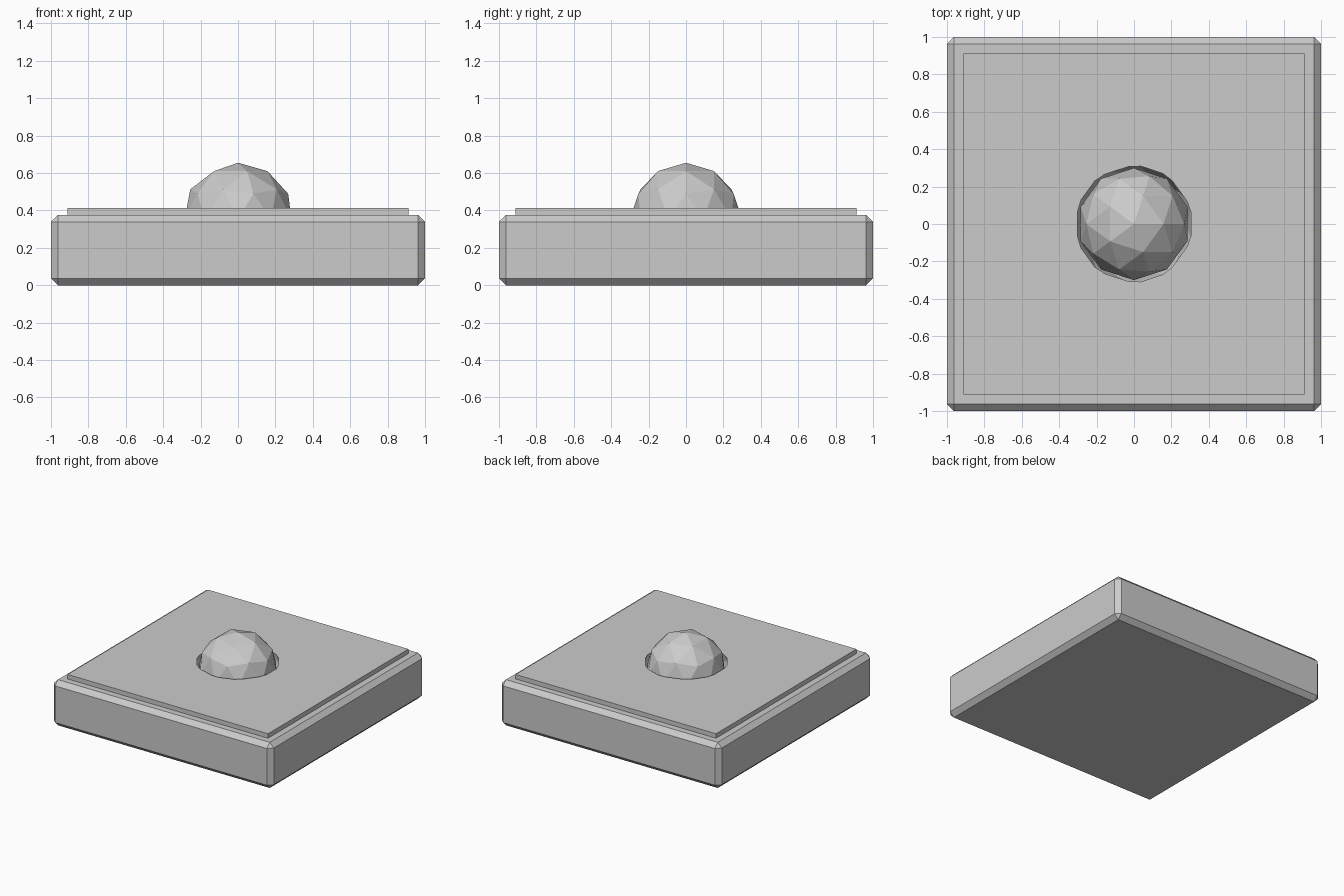
import bpy, bmesh
from mathutils import Matrix

if "Cube" in bpy.data.objects:
    bpy.data.objects.remove(bpy.data.objects["Cube"])

BLOCK_H, PLATE_H, CHAMFER = 0.375, 0.412, 0.037
BALL_Z = 0.355


def finish(name, bm):
    mesh = bpy.data.meshes.new(name)
    bm.to_mesh(mesh)
    bm.free()
    obj = bpy.data.objects.new(name, mesh)
    bpy.context.collection.objects.link(obj)
    return obj


def faceted_ball(name, radius):
    bm = bmesh.new()
    bmesh.ops.create_icosphere(bm, subdivisions=2, radius=radius,
                               matrix=Matrix.Translation((0, 0, BALL_Z)))
    return finish(name, bm)


# Chamfered square block
bm = bmesh.new()
bmesh.ops.create_cube(bm, size=1)
bmesh.ops.scale(bm, vec=(2, 2, BLOCK_H), verts=bm.verts)
bmesh.ops.translate(bm, vec=(0, 0, BLOCK_H / 2), verts=bm.verts)
bmesh.ops.bevel(bm, geom=bm.edges[:], offset=CHAMFER, segments=1,
                affect='EDGES', profile=0.5)

# Raised plate inset on the top face
top = max(bm.faces, key=lambda f: f.calc_center_median().z)
bmesh.ops.inset_region(bm, faces=[top], thickness=0.073)
bmesh.ops.inset_region(bm, faces=[top], thickness=0.0)
bmesh.ops.translate(bm, vec=(0, 0, PLATE_H - BLOCK_H), verts=top.verts[:])
base = finish("base", bm)

# Socket cut around the ball
cutter = faceted_ball("socket_cutter", 0.328)
cutter.hide_render = True
cut = base.modifiers.new("socket", 'BOOLEAN')
cut.operation = 'DIFFERENCE'
cut.solver = 'EXACT'
cut.object = cutter
bpy.context.view_layer.objects.active = base
bpy.ops.object.modifier_apply(modifier=cut.name)
bpy.data.objects.remove(cutter)

# Faceted ball resting in the socket
faceted_ball("ball", 0.3)
